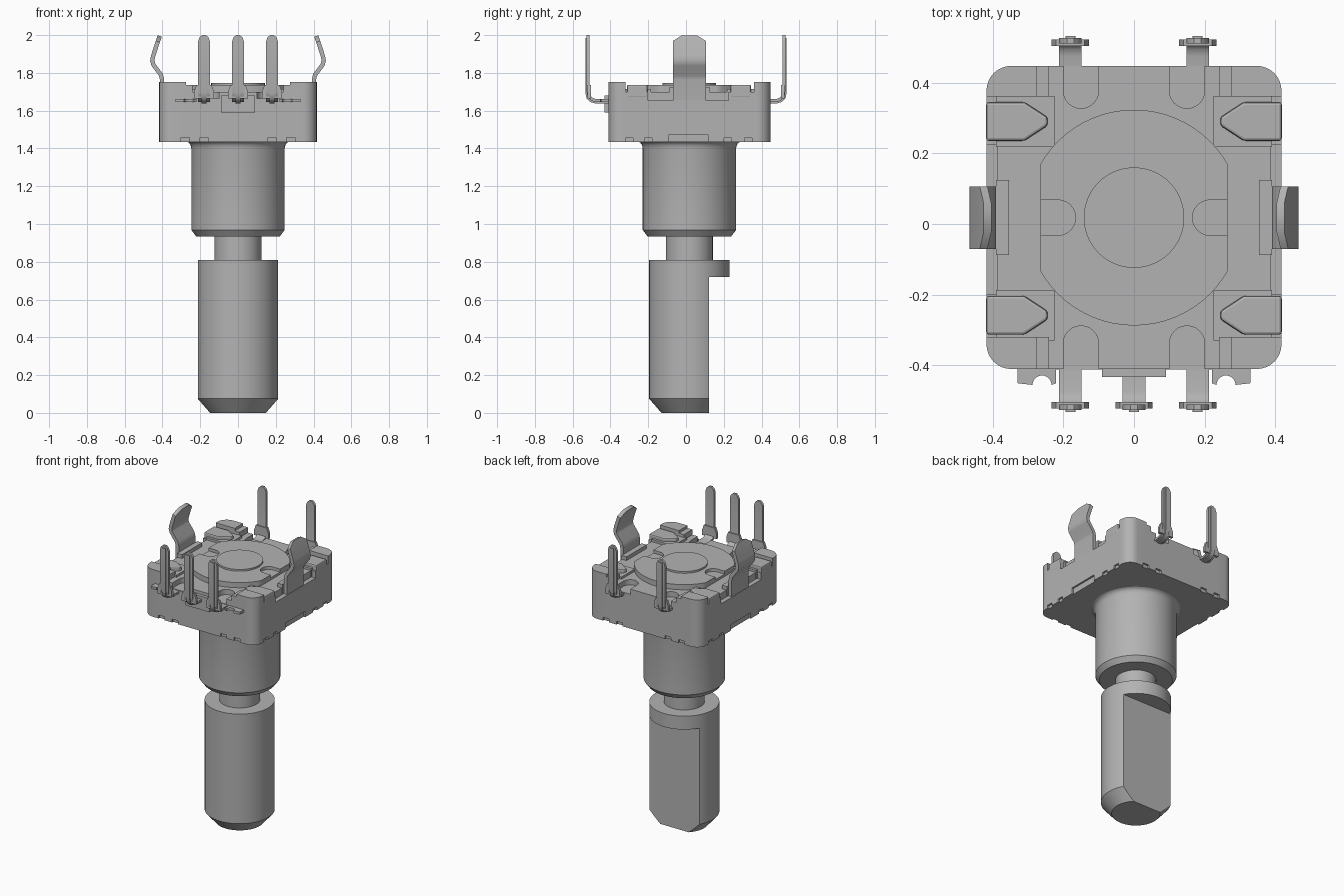
import bpy
import bmesh
import math
from mathutils import Vector

cube = bpy.data.objects.get("Cube")
if cube:
    bpy.data.objects.remove(cube, do_unlink=True)

grey = bpy.data.materials.new("plain grey")
grey.use_nodes = True
grey.diffuse_color = (0.45, 0.45, 0.45, 1)
grey.node_tree.nodes["Principled BSDF"].inputs["Base Color"].default_value = grey.diffuse_color

AXIS_Y = 0.018
DECK = 1.70


def finish(name, bm):
    bmesh.ops.remove_doubles(bm, verts=bm.verts, dist=1e-5)
    bmesh.ops.recalc_face_normals(bm, faces=bm.faces)
    mesh = bpy.data.meshes.new(name)
    bm.to_mesh(mesh)
    bm.free()
    obj = bpy.data.objects.new(name, mesh)
    mesh.materials.append(grey)
    bpy.context.collection.objects.link(obj)
    return obj


def smooth(obj, angle=35):
    bpy.ops.object.select_all(action='DESELECT')
    obj.select_set(True)
    bpy.context.view_layer.objects.active = obj
    bpy.ops.object.shade_smooth_by_angle(angle=math.radians(angle))


def prism(name, outline, z0, z1):
    bm = bmesh.new()
    face = bm.faces.new([bm.verts.new((x, y, z0)) for x, y in outline])
    new = bmesh.ops.extrude_face_region(bm, geom=[face])["geom"]
    bmesh.ops.translate(bm, vec=(0, 0, z1 - z0),
                        verts=[v for v in new if isinstance(v, bmesh.types.BMVert)])
    return finish(name, bm)


def box(name, x0, x1, y0, y1, z0, z1):
    return prism(name, [(x0, y0), (x1, y0), (x1, y1), (x0, y1)], z0, z1)


def arc(cx, cy, r, a0, a1, n):
    steps = [math.radians(a0 + (a1 - a0) * i / n) for i in range(n + 1)]
    return [(cx + r * math.cos(a), cy + r * math.sin(a)) for a in steps]


def lathe(name, profile):
    bm = bmesh.new()
    verts = [bm.verts.new((r, 0, z)) for r, z in profile]
    edges = [bm.edges.new(pair) for pair in zip(verts, verts[1:])]
    bmesh.ops.spin(bm, geom=verts + edges, axis=(0, 0, 1), cent=(0, 0, 0),
                   angle=math.tau, steps=64, use_duplicate=False)
    bmesh.ops.translate(bm, vec=(0, AXIS_Y, 0), verts=bm.verts)
    return finish(name, bm)


def cut(obj, *cutters):
    for cutter in cutters:
        mod = obj.modifiers.new("cut", 'BOOLEAN')
        mod.operation, mod.solver, mod.object = 'DIFFERENCE', 'EXACT', cutter
        bpy.ops.object.select_all(action='DESELECT')
        obj.select_set(True)
        bpy.context.view_layer.objects.active = obj
        bpy.ops.object.modifier_apply(modifier=mod.name)
        bpy.data.objects.remove(cutter, do_unlink=True)


def strip(name, path, widths, thick, place):
    """Sheet metal: (out, z) path with a half width at every point."""
    bm = bmesh.new()
    pts = [Vector(p) for p in path]
    rings = []
    for i, p in enumerate(pts):
        before = (p - pts[i - 1]).normalized() if i else None
        after = (pts[i + 1] - p).normalized() if i + 1 < len(pts) else None
        t = ((before or after) + (after or before)).normalized()
        n = Vector((t.y, -t.x)) * thick / 2
        rings.append([bm.verts.new(place(s * widths[i], *(p + k * n)))
                      for s, k in ((-1, -1), (1, -1), (1, 1), (-1, 1))])
    for a, b in zip(rings, rings[1:]):
        for j in range(4):
            k = (j + 1) % 4
            bm.faces.new((a[j], a[k], b[k], b[j]))
    bm.faces.new(rings[0])
    bm.faces.new(rings[-1])
    smooth(finish(name, bm))


# Shaft with a flat on the back
shaft = lathe("shaft", [(0, 0), (0.148, 0), (0.213, 0.075), (0.213, 0.81), (0, 0.81)])
cut(shaft, box("shaft_cutter", -0.4, 0.4, 0.122, 0.5, -0.1, 0.72))
smooth(shaft)
smooth(lathe("shaft_neck", [(0, 0.79), (0.124, 0.79), (0.124, 0.97), (0, 0.97)]))

# Threadless bushing flaring into the housing
smooth(lathe("bushing", [(0, 0.935), (0.222, 0.935), (0.247, 0.968), (0.247, 1.40),
                         (0.251, 1.418), (0.26, 1.431), (0.275, 1.437), (0.275, 1.46), (0, 1.46)]))

# Housing with rounded corners, left tall only at the four corners
HX, Y0, Y1, R = 0.417, -0.41, 0.447, 0.07
outline = (arc(HX - R, Y1 - R, R, 0, 90, 8) + arc(R - HX, Y1 - R, R, 90, 180, 8)
           + arc(R - HX, Y0 + R, R, 180, 270, 8) + arc(HX - R, Y0 + R, R, 270, 360, 8))
housing = prism("housing", outline, 1.435, 1.752)
cut(housing,
    box("cutter", -0.24, 0.24, -1, 1, DECK, 2),
    box("cutter", -1, 1, -0.32, 0.36, DECK, 2))
for s in (-1, 1):
    # Lowered shoulder beside each corner, and the open side windows
    a, b = sorted((s * 0.2, s * 0.276))
    cut(housing, box("cutter", a, b, -1, 1, 1.735, 2))
    a, b = sorted((s * 0.387, s * 0.6))
    cut(housing, box("cutter", a, b, -0.2, 0.225, 1.655, 2))
    # Shallow press marks along the lower edge
    a, b = sorted((s * 0.405, s * 0.6))
    cut(housing, box("cutter", a, b, -0.09, 0.117, 1.4, 1.475))
    for y in (-0.3, -0.2, 0.22, 0.33):
        cut(housing, box("cutter", a, b, y - 0.02, y + 0.02, 1.4, 1.455))
    for x in (0.18, 0.28):
        for ya, yb in ((-1, Y0 + 0.012), (Y1 - 0.012, 1)):
            cut(housing, box("cutter", s * x - 0.022, s * x + 0.022, ya, yb, 1.4, 1.457))
    # Round-ended pin slots
    for end, inner, turn in ((1, 0.377, 180), (-1, -0.338, 0)):
        slot = arc(s * 0.15, inner, 0.05, turn, turn + 180, 12)
        slot += [(slot[-1][0], end), (slot[0][0], end)]
        cut(housing, prism("cutter", slot, 1.665, 2))
smooth(housing)

# Raised rotor cover with flat sides, two keyways and a centre boss
cover = lathe("rotor_cover", [(0, 1.65), (0.305, 1.65), (0.305, 1.735), (0, 1.735)])
for s in (-1, 1):
    a, b = sorted((s * 0.265, s * 0.5))
    key = arc(s * 0.215, AXIS_Y, 0.05, 90, 90 + s * 180, 12)
    key += [(s * 0.4, key[-1][1]), (s * 0.4, key[0][1])]
    cut(cover, box("cutter", a, b, -1, 1, 1.6, 2), prism("cutter", key, 1.715, 2))
smooth(cover)
smooth(lathe("centre_boss", [(0, 1.72), (0.142, 1.72), (0.142, 1.747), (0, 1.747)]))

# Folded metal tabs holding the cover, and the sprung side clips
for s, side in ((1, "left"), (-1, "right")):
    for y, place in ((0.29, "back"), (-0.258, "front")):
        tab = [(0.418, 0.055), (0.31, 0.055), (0.244, 0.012), (0.244, -0.012),
               (0.31, -0.055), (0.418, -0.055)]
        obj = prism(f"{side}_{place}_tab", [(s * x, y + dy) for x, dy in tab], 1.67, 1.737)
        bevel = obj.modifiers.new("rounded fold", 'BEVEL')
        bevel.width, bevel.segments = 0.008, 2
        a, b = sorted((s * 0.225, s * 0.39))
        box(f"{side}_{place}_tab_seat", a, b, y - 0.072, y + 0.072, 1.66, 1.715)
    a, b = sorted((s * 0.354, s * 0.39))
    box(f"{side}_clip_seat", a, b, -0.088, 0.125, 1.66, 1.725)
    strip(f"{side}_clip",
          [(0.402, 1.5), (0.402, 1.765), (0.408, 1.79), (0.448, 1.843), (0.454, 1.865),
           (0.449, 1.89), (0.425, 1.965), (0.414, 1.995)],
          [0.088] * 7 + [0.04], 0.023,
          lambda w, out, z: (s * out, AXIS_Y + w, z))

# Terminal pins: bent strip, raised centre rib and wide shoulder
PIN = [(0.38, 1.653), (0.475, 1.653), (0.498, 1.66), (0.513, 1.675), (0.518, 1.7)]
for s, row, xs in ((-1, "front", (-0.18, 0, 0.18)), (1, "back", (-0.18, 0.18))):
    for i, px in enumerate(xs):
        def place(w, out, z):
            return (px + w, s * out, z)
        name = f"{row}_pin_{i + 1}"
        strip(name, PIN + [(0.518, 1.965), (0.518, 1.988), (0.518, 2.0)],
              [0.032] * 6 + [0.024, 0.01], 0.016, place)
        strip(name + "_rib", [(o + 0.008, z - 0.008) for o, z in PIN] + [(0.526, 1.985)],
              [0.014] * 6, 0.012, place)
        strip(name + "_shoulder", [(0.512, 1.665), (0.512, 1.70), (0.512, 1.735)],
              [0.053, 0.053, 0.04], 0.018, place)

# Front terminal ledge with round notches, and its centre block
ledge = [(-0.33, -0.39), (-0.33, -0.45)] + arc(-0.26, -0.455, 0.027, 180, 0, 10)
ledge += [(-0.22, -0.45), (-0.22, -0.412)]
ledge += [(-x, y) for x, y in reversed(ledge)]
prism("front_ledge", ledge, 1.645, 1.662)
box("front_block", -0.09, 0.09, -0.432, -0.38, 1.59, 1.68)
